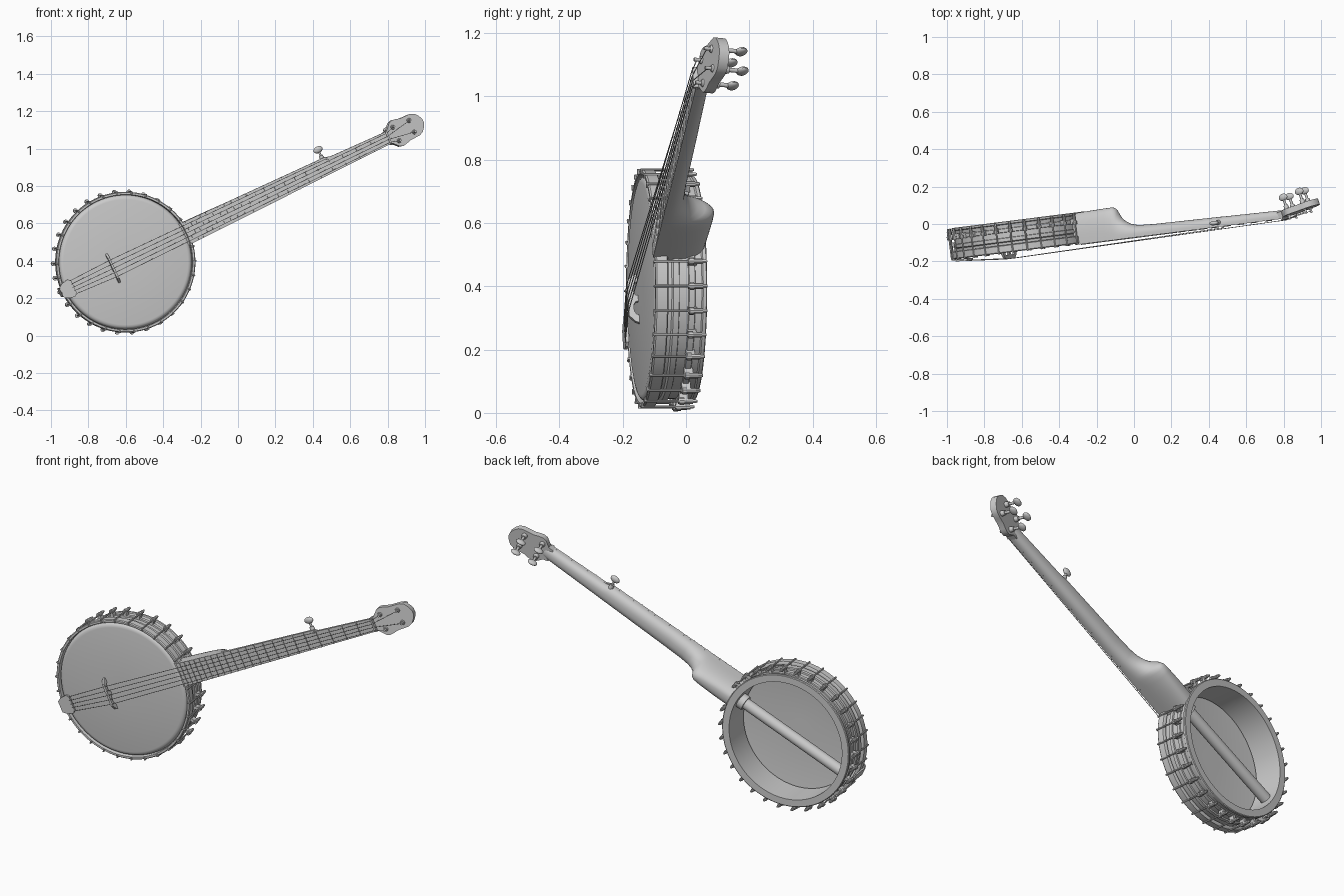
import bpy, bmesh
from math import sin, cos, pi, radians
from mathutils import Vector, Matrix

if "Cube" in bpy.data.objects:
    bpy.data.objects.remove(bpy.data.objects["Cube"])

# Instrument frame: X along the neck, Y across it, Z out of the drum head
A, B = radians(7.2), radians(25.2)
h = Vector((cos(A), sin(A), 0))
up = Vector((0, 0, 1))
U = h * cos(B) + up * sin(B)
V = up * cos(B) - h * sin(B)
N = U.cross(V)
POT = Matrix((U, V, N)).transposed().to_4x4()
POT.translation = (-0.60, -0.143, 0.393)
NUT = 1.56
TILT = Matrix.Translation((NUT, 0, 0)) @ Matrix.Rotation(radians(12), 4, 'Y')


def finish(name, bm, frame=POT, angle=35):
    bmesh.ops.recalc_face_normals(bm, faces=bm.faces)
    me = bpy.data.meshes.new(name)
    bm.to_mesh(me)
    bm.free()
    ob = bpy.data.objects.new(name, me)
    bpy.context.collection.objects.link(ob)
    ob.matrix_world = frame
    bpy.ops.object.select_all(action='DESELECT')
    ob.select_set(True)
    bpy.context.view_layer.objects.active = ob
    bpy.ops.object.shade_smooth_by_angle(angle=radians(angle))
    return ob


def rod(bm, p, q, r, r2=None, seg=12):
    p, q = Vector(p), Vector(q)
    rot = (q - p).to_track_quat('Z', 'Y').to_matrix().to_4x4()
    bmesh.ops.create_cone(bm, cap_ends=True, segments=seg, radius1=r, radius2=r if r2 is None else r2,
                          depth=(q - p).length, matrix=Matrix.Translation((p + q) / 2) @ rot)


def box(bm, c, s, rz=0):
    m = Matrix.Rotation(rz, 4, 'Z') @ Matrix.Translation(c) @ Matrix.Diagonal((*s, 1))
    bmesh.ops.create_cube(bm, size=1, matrix=m)


def ball(bm, c, s):
    bmesh.ops.create_uvsphere(bm, u_segments=16, v_segments=10, radius=1,
                              matrix=Matrix.Translation(c) @ Matrix.Diagonal((*s, 1)))


def loft(bm, rings, cap=True, wrap=False):
    vs = [[bm.verts.new(p) for p in r] for r in rings]
    n = len(vs[0])
    pairs = list(zip(vs, vs[1:])) + ([(vs[-1], vs[0])] if wrap else [])
    for a, b in pairs:
        for i in range(n):
            bm.faces.new((a[i], a[(i + 1) % n], b[(i + 1) % n], b[i]))
    if cap:
        bm.faces.new(vs[0])
        bm.faces.new(vs[-1])


def lathe(name, profile, closed=True, seg=96):
    bm = bmesh.new()
    rings = [[(r * cos(2 * pi * i / seg), r * sin(2 * pi * i / seg), z) for i in range(seg)] for r, z in profile]
    loft(bm, rings, cap=False, wrap=closed)
    if not closed:
        bmesh.ops.holes_fill(bm, edges=[e for e in bm.edges if e.is_boundary and e.verts[0].co.xy.length < 0.1])
    return finish(name, bm)


def slab(bm, outline, z0, z1):
    loft(bm, [[(x, y, z0) for x, y in outline], [(x, y, z1) for x, y in outline]])


# Drum: wooden rim with raised bands, tension hoop and head
lathe("rim", [(.318, -.012), (.345, -.012), (.348, -.055), (.356, -.06), (.356, -.078), (.349, -.08),
              (.349, -.108), (.355, -.11), (.355, -.128), (.35, -.13), (.353, -.15), (.358, -.154),
              (.358, -.164), (.354, -.167), (.318, -.167)])
lathe("tension_hoop", [(.359, -.006), (.362, 0), (.372, 0), (.376, -.005), (.376, -.038), (.37, -.042), (.359, -.042)])
lathe("drum_head", [(.05, 0), (.335, 0), (.345, -.002), (.352, -.007), (.357, -.016), (.36, -.03)], closed=False)

# Hooks, nuts and shoes around the drum, leaving the neck position free
bm = bmesh.new()
for k in range(1, 30):
    a = k * 2 * pi / 30

    def P(r, z):
        return (r * cos(a), r * sin(a), z)
    rod(bm, P(.377, .002), P(.377, -.165), .0045, seg=8)
    rod(bm, P(.380, .001), P(.364, .001), .0045, seg=8)
    rod(bm, P(.377, -.104), P(.377, -.15), .009, seg=10)
    rod(bm, P(.377, -.15), P(.377, -.162), .0065, seg=6)
    rod(bm, P(.377, -.108), P(.377, -.122), .0125, seg=10)
    box(bm, (.362, 0, -.12), (.026, .016, .028), a)
finish("hooks_and_shoes", bm)

# Support rod through the drum with a collar at the neck end
bm = bmesh.new()
rod(bm, (-.322, 0, -.1), (.325, 0, -.1), .029, seg=32)
rod(bm, (.285, 0, -.1), (.325, 0, -.1), .04, seg=32)
finish("support_rod", bm)


# Neck widths, wider on the short-string side up to the fifth peg
def low(u):
    return .062 + (.035 - .062) * (u - .36) / (NUT - .36)


def high(u):
    return low(u) + (.009 * max(0, (u - .36) / .85) if u < 1.215 else 0)


# Neck with deep heel: (position, depth, squareness)
bm = bmesh.new()
rings = []
for u, d, e in [(.345, .164, .7), (.45, .167, .72), (.53, .169, .8), (.565, .169, .9), (.582, .16, 1), (.592, .138, 1),
                (.605, .112, 1), (.625, .089, .95), (.655, .07, .9), (.70, .058, .85), (.8, .053, .85),
                (1.0, .05, .85), (1.195, .047, .85), (1.225, .046, .85), (1.4, .043, .85), (1.58, .04, .85)]:
    ring = []
    for i in range(25):
        t = pi * i / 24
        c, s = cos(t), max(0, sin(t))
        w = high(u) if c > 0 else -low(u)
        ring.append((u, w * abs(c) ** e, -.006 - (d - .006) * s ** e))
    rings.append(ring)
loft(bm, rings)
finish("neck", bm, angle=50)

bm = bmesh.new()
slab(bm, [(.362, -low(.362)), (NUT, -low(NUT)), (NUT, low(NUT)), (1.235, low(1.235)), (1.212, high(1.212)),
          (.362, high(.362))], -.008, .005)
finish("fingerboard", bm)

# Frets follow the equal-tempered spacing from nut to bridge
BRIDGE = -.077
bm = bmesh.new()
for k in range(1, 23):
    u = BRIDGE + (NUT - BRIDGE) * 2 ** (-k / 12)
    box(bm, (u, (high(u) - low(u)) / 2, .006), (.005, high(u) + low(u), .005))
finish("frets", bm)
bm = bmesh.new()
box(bm, (NUT + .004, 0, .002), (.01, .07, .022))
finish("nut", bm)

# Headstock, tilted back from the nut
half = [(-.012, .035), (.015, .039), (.03, .055), (.045, .07), (.065, .075), (.085, .072), (.11, .065), (.145, .064),
        (.172, .063), (.195, .053), (.212, .032), (.222, .01)]
bm = bmesh.new()
slab(bm, half + [(x, -y) for x, y in reversed(half)], -.034, -.001)
finish("headstock", bm, POT @ TILT)

# Rear-facing tuning pegs
PEGS = [(.052, -.04), (.15, -.034), (.15, .034), (.052, .04)]
bm = bmesh.new()
for x, y in PEGS:
    rod(bm, (x, y, -.01), (x, y, .024), .006)
    rod(bm, (x, y, -.002), (x, y, .005), .013, .010, 16)
    rod(bm, (x, y, -.033), (x, y, -.055), .015, .012, 16)
    rod(bm, (x, y, -.05), (x, y, -.09), .007)
    ball(bm, (x, y, -.1), (.026, .011, .019))
finish("tuning_pegs", bm, POT @ TILT)

# Short-string peg on the side of the neck
bm = bmesh.new()
rod(bm, (1.195, .04, -.018), (1.195, .068, -.018), .014, .011, 16)
rod(bm, (1.195, .06, -.018), (1.195, .092, -.018), .006)
ball(bm, (1.195, .102, -.018), (.026, .018, .012))
rod(bm, (1.215, .041, 0), (1.215, .041, .014), .005)
finish("fifth_peg", bm)

# Three-footed bridge with arched openings
prof = [(-.085, 0), (-.058, 0)] + [(-.033 - .025 * cos(pi * i / 6), .016 * sin(pi * i / 6)) for i in range(1, 6)]
prof += [(-.01, 0)]
prof += [(-y, z) for y, z in reversed(prof)] + [(.08, .014), (.06, .032), (-.06, .032), (-.08, .014)]
bm = bmesh.new()
loft(bm, [[(BRIDGE - .006, y, z) for y, z in prof], [(BRIDGE + .006, y, z) for y, z in prof]])
finish("bridge", bm)

# Tailpiece plate hooked over the hoop
bm = bmesh.new()
slab(bm, [(-.382, -.03), (-.36, -.044), (-.325, -.05), (-.31, -.04), (-.31, .04), (-.325, .05), (-.36, .044),
          (-.382, .03)], .004, .014)
box(bm, (-.381, 0, -.04), (.008, .05, .1))
finish("tailpiece", bm)

# Strings from tailpiece over bridge to the pegs
bm = bmesh.new()
for i in range(5):
    yb = -.048 + .024 * i
    path = [Vector((-.32, yb * .8, .015)), Vector((BRIDGE, yb, .034))]
    if i < 4:
        path.append(Vector((NUT, -.026 + .0173 * i, .014)))
        x, y = PEGS[i]
        path.append(TILT @ Vector((x, y, .014)))
    else:
        path.append(Vector((1.215, .041, .013)))
    for p, q in zip(path, path[1:]):
        rod(bm, p, q, .0016, seg=6)
finish("strings", bm)
